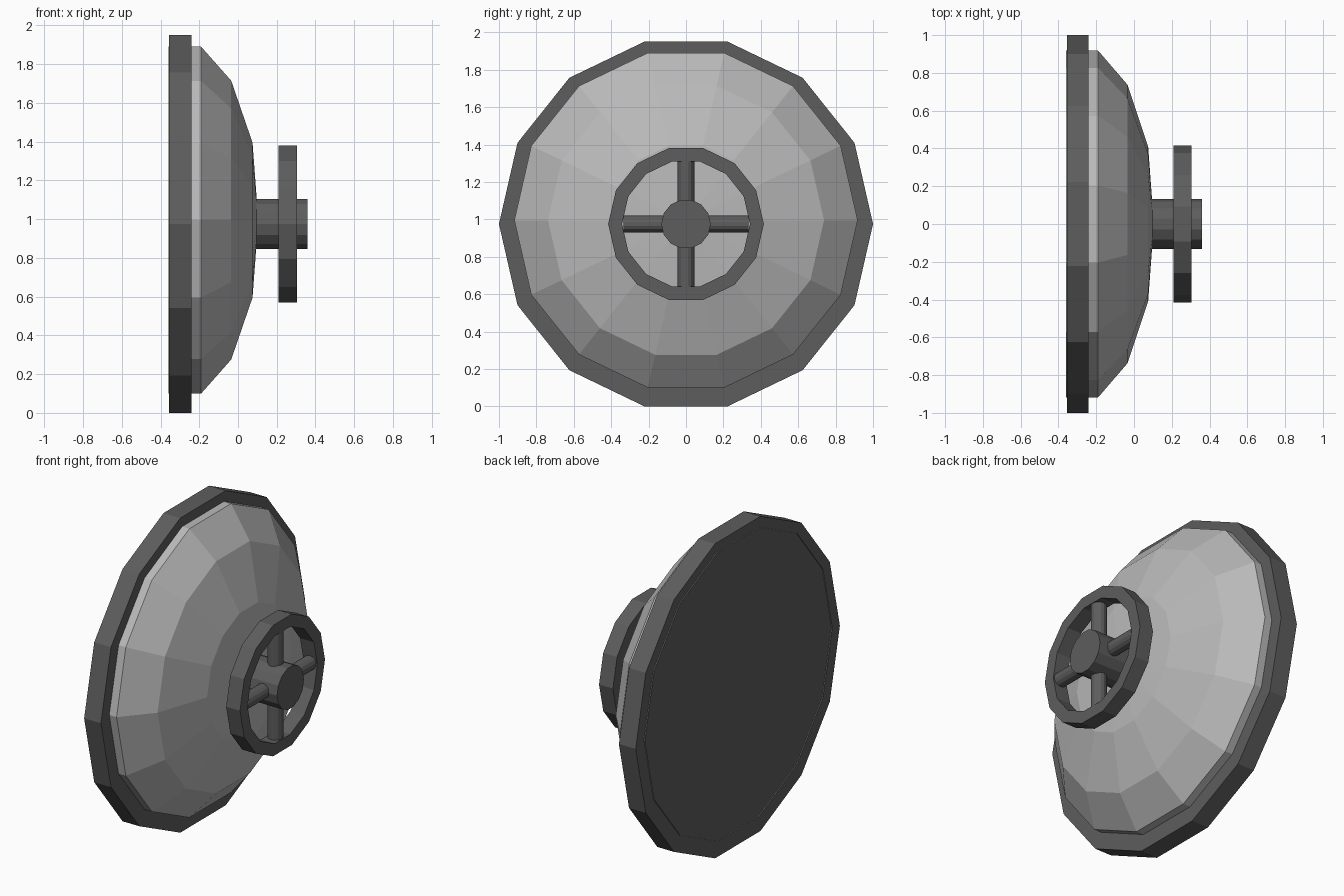
import bpy
import bmesh
from math import radians, cos, sin, tau

SIDES = 14
AXIS_Z = 0.975

cube = bpy.data.objects.get("Cube")
if cube:
    bpy.data.objects.remove(cube)


def material(name, grey):
    mat = bpy.data.materials.new(name)
    mat.use_nodes = True
    color = (grey, grey, grey, 1)
    mat.diffuse_color = color
    mat.node_tree.nodes["Principled BSDF"].inputs["Base Color"].default_value = color
    return mat


dark = material("dark grey metal", 0.11)
light = material("light grey metal", 0.49)


def lathe(name, profile, mat, z=AXIS_Z, closed=False, caps=False):
    """Revolve (x, radius) points around the horizontal x axis."""
    bm = bmesh.new()
    rings = []
    for x, r in profile:
        if r == 0:
            rings.append([bm.verts.new((x, 0, z))] * SIDES)
        else:
            rings.append([bm.verts.new((x, r * cos(tau * i / SIDES), z + r * sin(tau * i / SIDES)))
                          for i in range(SIDES)])
    pairs = list(zip(rings, rings[1:]))
    if closed:
        pairs.append((rings[-1], rings[0]))
    for a, b in pairs:
        for i in range(SIDES):
            j = (i + 1) % SIDES
            corners = [a[i], a[j], b[j], b[i]]
            bm.faces.new(list(dict.fromkeys(corners)))
    if caps:
        bm.faces.new(rings[0])
        bm.faces.new(rings[-1])
    bmesh.ops.recalc_face_normals(bm, faces=bm.faces)
    mesh = bpy.data.meshes.new(name)
    bm.to_mesh(mesh)
    bm.free()
    mesh.materials.append(mat)
    obj = bpy.data.objects.new(name, mesh)
    bpy.context.collection.objects.link(obj)
    return obj


# Backing disc that forms the rim
lathe("rim_disc", [(-0.355, 1), (-0.24, 1)], dark, caps=True)

# Domed cover, its open edge just proud of the disc's back
lathe("dome", [(-0.36, 0.918), (-0.19, 0.918), (-0.035, 0.738), (0.075, 0.41), (0.105, 0)],
      light, z=0.995)

# Hub and hand wheel
lathe("hub", [(0.05, 0.132), (0.36, 0.132)], dark, caps=True)
lathe("wheel_ring", [(0.21, 0.416), (0.305, 0.416), (0.305, 0.342), (0.21, 0.342)],
      dark, closed=True)

# Crossed spokes through the hub
for name, rotation in (("vertical_spokes", (0, 0, 0)), ("horizontal_spokes", (radians(90), 0, 0))):
    bpy.ops.mesh.primitive_cylinder_add(vertices=SIDES, radius=0.045, depth=0.67,
                                        location=(0.258, 0, AXIS_Z), rotation=rotation)
    spoke = bpy.context.object
    spoke.name = name
    spoke.data.materials.append(dark)
